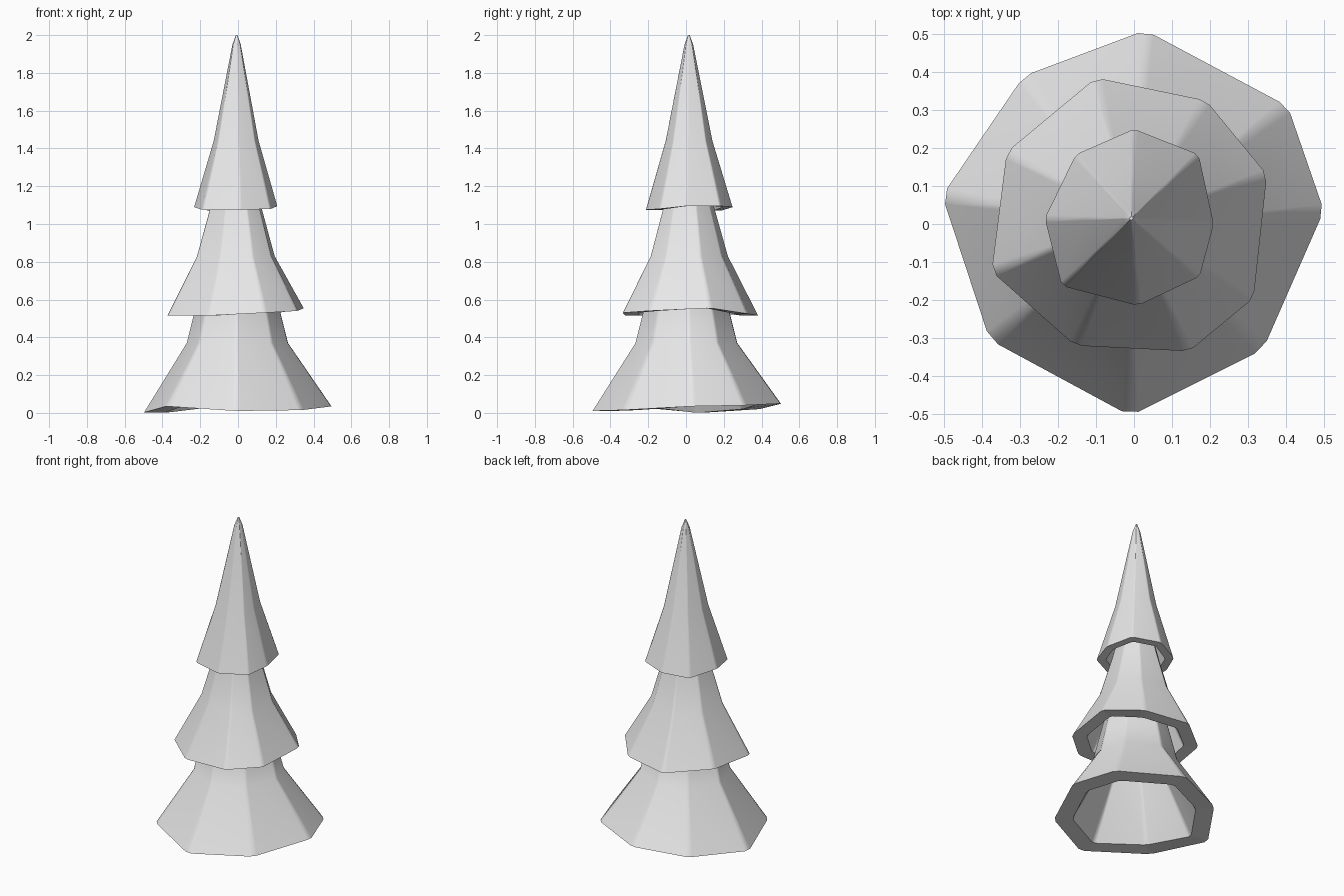
import bpy
import bmesh
import math
from mathutils import Vector

if "Cube" in bpy.data.objects:
    bpy.data.objects.remove(bpy.data.objects["Cube"], do_unlink=True)

grey = bpy.data.materials.new("light_grey")
grey.use_nodes = True
GREY = (0.8, 0.8, 0.8, 1)
grey.diffuse_color = GREY
grey.node_tree.nodes["Principled BSDF"].inputs["Base Color"].default_value = GREY

CORNER = 0.06    # softening of each ridge, as a share of the side length
HOLLOW = 0.77    # inner rim size relative to the outer rim


def chamfered(points):
    """Replace each corner by two close points."""
    out = []
    for i, p in enumerate(points):
        out.append(p.lerp(points[i - 1], CORNER))
        out.append(p.lerp(points[(i + 1) % len(points)], CORNER))
    return out


def tier(name, rim, centre, outer, inner):
    """Hollow eight-sided skirt: uneven rim, then (scale, z) rings outside and inside."""
    rim = [Vector(p) for p in rim]
    axis = Vector((*centre, 0))

    def ring(scale, z=None):
        pts = []
        for p in rim:
            q = axis + (p - axis) * scale
            q.z = p.z if z is None else z
            pts.append(bm.verts.new(q))
        soft = chamfered([v.co.copy() for v in pts])
        for v in pts:
            bm.verts.remove(v)
        return [bm.verts.new(c) for c in soft]

    bm = bmesh.new()
    # from the inner ceiling down, under the rim and up the outside
    loops = [ring(s, z) for s, z in reversed(inner)]
    loops += [ring(HOLLOW), ring(1)]
    loops += [ring(s, z) for s, z in outer]
    for a, b in zip(loops, loops[1:]):
        n = len(a)
        for i in range(n):
            j = (i + 1) % n
            bm.faces.new((a[i], a[j], b[j], b[i]))
    bm.faces.new(loops[0])
    bm.faces.new(loops[-1])
    bmesh.ops.recalc_face_normals(bm, faces=bm.faces)
    mesh = bpy.data.meshes.new(name)
    bm.to_mesh(mesh)
    bm.free()
    mesh.materials.append(grey)
    obj = bpy.data.objects.new(name, mesh)
    bpy.context.collection.objects.link(obj)

    bpy.ops.object.select_all(action='DESELECT')
    obj.select_set(True)
    bpy.context.view_layer.objects.active = obj
    bpy.ops.object.shade_smooth_by_angle(angle=math.radians(40))
    weighted = obj.modifiers.new("flat_sides", 'WEIGHTED_NORMAL')
    weighted.keep_sharp = True


# Wide bottom skirt
tier("bottom_branches",
     [(0.03, 0.51, 0.05), (0.405, 0.31, 0.04), (0.5, 0.035, 0.035),
      (0.34, -0.33, 0.015), (-0.01, -0.505, 0.01), (-0.38, -0.305, 0.035),
      (-0.505, 0.075, 0.0), (-0.29, 0.39, 0.02)],
     (-0.005, 0), [(0.54, 0.37), (0.46, 0.53), (0.34, 0.76)],
     [(0.4, 0.36), (0.3, 0.6)])

# Middle skirt
tier("middle_branches",
     [(-0.1, 0.385, 0.515), (0.19, 0.325, 0.525), (0.35, 0.13, 0.555),
      (0.315, -0.195, 0.54), (0.145, -0.335, 0.53), (-0.155, -0.32, 0.515),
      (-0.375, -0.125, 0.515), (-0.335, 0.19, 0.53)],
     (-0.01, 0.01), [(0.57, 0.83), (0.38, 1.08), (0.3, 1.2)],
     [(0.43, 0.82), (0.3, 0.98)])

# Top spire with a blunt tip
tier("top_branches",
     [(0, 0.25, 1.09), (0.17, 0.183, 1.095), (0.21, 0, 1.095),
      (0.173, -0.138, 1.08), (0.01, -0.215, 1.075), (-0.19, -0.163, 1.075),
      (-0.235, 0.015, 1.09), (-0.153, 0.183, 1.07)],
     (-0.007, 0.015), [(0.54, 1.44), (0.1, 1.95), (0.02, 2.0)],
     [(0.42, 1.42), (0.2, 1.65)])
